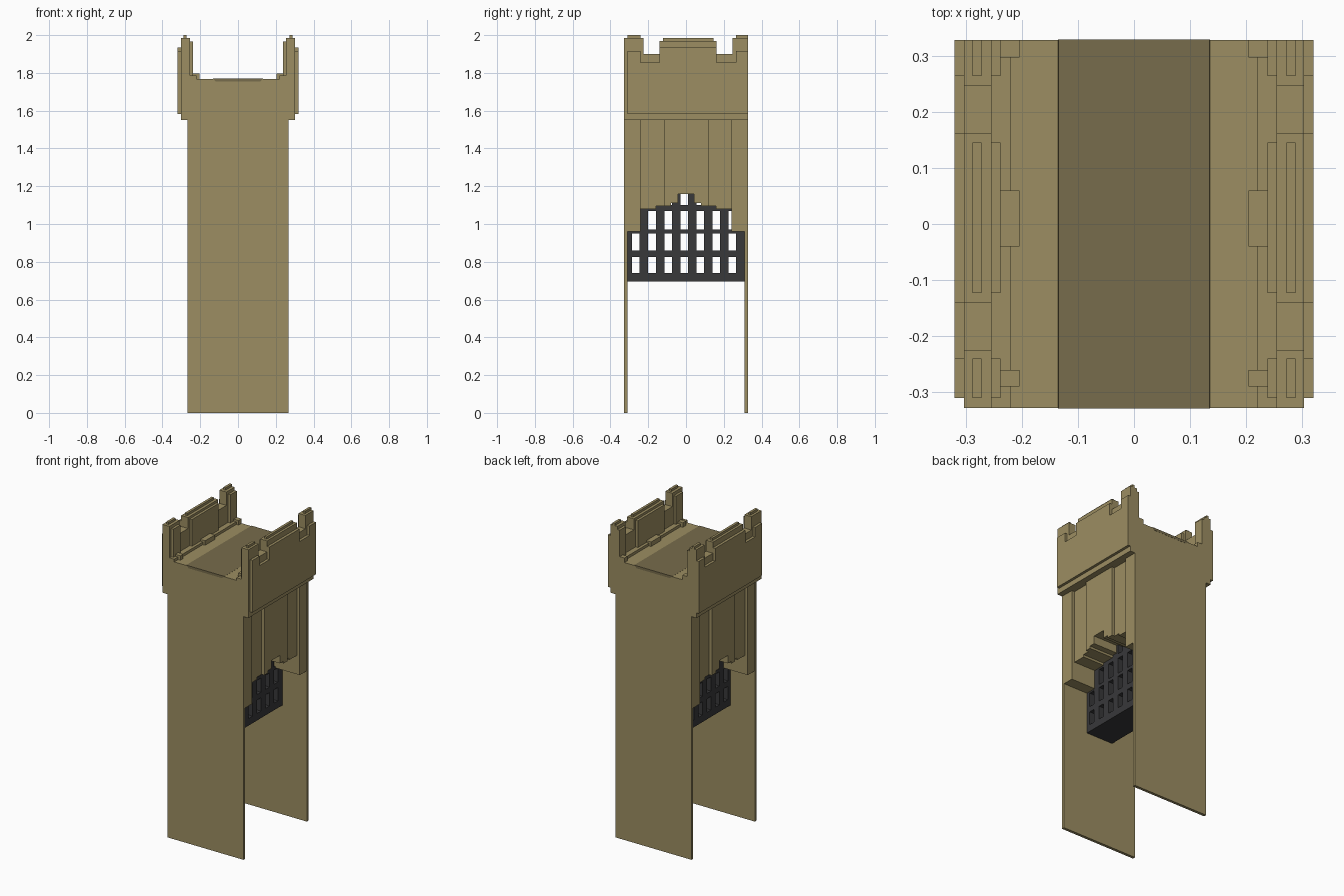
import bpy, bmesh

if "Cube" in bpy.data.objects:
    bpy.data.objects.remove(bpy.data.objects["Cube"])


def material(name, rgb):
    m = bpy.data.materials.new(name)
    m.diffuse_color = (*rgb, 1)
    m.use_nodes = True
    m.node_tree.nodes["Principled BSDF"].inputs["Base Color"].default_value = m.diffuse_color
    return m


STONE = material("sandstone", (0.332, 0.270, 0.122))
ROOF = material("dark sandstone", (0.185, 0.150, 0.072))
IRON = material("charcoal iron", (0.040, 0.040, 0.042))


def finish(name, bm, mat):
    bmesh.ops.recalc_face_normals(bm, faces=bm.faces)
    me = bpy.data.meshes.new(name)
    bm.to_mesh(me)
    bm.free()
    me.materials.append(mat)
    ob = bpy.data.objects.new(name, me)
    bpy.context.collection.objects.link(ob)
    return ob


def add_box(bm, x0, x1, y0, y1, z0, z1):
    vs = bmesh.ops.create_cube(bm, size=1)["verts"]
    for v in vs:
        v.co = (x1 if v.co.x > 0 else x0, y1 if v.co.y > 0 else y0, z1 if v.co.z > 0 else z0)


def boxes(name, rows, mat, mirror=False):
    bm = bmesh.new()
    for x0, x1, y0, y1, z0, z1 in rows:
        add_box(bm, x0, x1, y0, y1, z0, z1)
        if mirror:
            add_box(bm, -x1, -x0, y0, y1, z0, z1)
    return finish(name, bm, mat)


def prism(name, pts, a, b, mat, axis="x"):
    """Extrude a profile (yz along x, or xz along y) from a to b."""
    bm = bmesh.new()
    place = (lambda u, w: (a, u, w)) if axis == "x" else (lambda u, w: (u, a, w))
    f = bm.faces.new([bm.verts.new(place(u, w)) for u, w in pts])
    out = bmesh.ops.extrude_face_region(bm, geom=[f])["geom"]
    for v in out:
        if isinstance(v, bmesh.types.BMVert):
            setattr(v.co, axis, b)
    return finish(name, bm, mat)


D = 0.328      # half depth
SPRING = 0.96  # arch springing height
EAVES = 1.55

# Thin side walls of the passage
boxes("side_walls", [(-0.268, 0.268, -D, -0.31, 0, EAVES),
                     (-0.268, 0.268, 0.31, D, 0, EAVES)], STONE)

# Wall above the gate with a stepped arch, and its raised centre panel
STEPS = [(0.245, 1.08), (0.16, 1.095), (0.08, 1.11), (0.042, 1.16)]
left, z = [], SPRING
for y, top in STEPS:
    left += [(-y, z), (-y, top)]
    z = top
arch = left + [(-y, w) for y, w in reversed(left)]
prism("arch_wall", [(-0.32, EAVES + 0.02), (-0.32, SPRING)] + arch +
      [(0.32, SPRING), (0.32, EAVES + 0.02)], -0.247, 0.247, STONE)
inner = [p for p in arch if abs(p[0]) < 0.1]
prism("centre_panel", [(-0.115, EAVES + 0.01), (-0.115, 1.095)] + inner +
      [(0.12, 1.095), (0.12, EAVES + 0.01)], -0.266, 0.266, STONE)

# Corner piers above the springing
boxes("corner_piers", [(-0.267, 0.267, -0.327, -0.24, SPRING, EAVES),
                       (-0.267, 0.267, 0.24, 0.327, SPRING, EAVES)], STONE)

# Portcullis: thick upright and cross bars with open gaps
holes = [-0.265 + 0.085 * i for i in range(7)]
edges = [-0.31] + [e for h in holes for e in (h - 0.02, h + 0.02)] + [0.31]
bars = []
for y0, y1 in zip(edges[::2], edges[1::2]):
    bars.append((-0.095, 0.095, y0, y1, 0.695, 1.07 if abs(y0 + y1) < 0.5 else 0.955))
for z0, z1, w in [(0.695, 0.74, 0.31), (0.825, 0.86, 0.31), (0.95, 0.97, 0.31), (1.07, 1.1, 0.25)]:
    bars.append((-0.095, 0.095, -w, w, z0, z1))
bars += [(-0.095, 0.095, -0.075, -0.03, 1.07, 1.16), (-0.095, 0.095, 0.01, 0.055, 1.07, 1.16)]
boxes("portcullis", bars, IRON)

# Overhanging upper storey and the darker walkway strip in its roof
boxes("upper_storey", [(-0.303, 0.303, -D, D, EAVES, 1.768)], STONE)
prism("walkway", [(-0.118, 1.755), (0.118, 1.755), (0.135, 1.771), (-0.135, 1.771)],
      -D - 0.001, D + 0.001, ROOF, axis="y")

# Battlements: outer facing plates, merlons, caps and inner lining
MID, LOW, HIGH = (-0.14, 0.162), (-D, -0.225), (0.246, D)
boxes("facing_plates", [(0.303, 0.32, -0.31, D, 1.583, 1.855),
                        (0.303, 0.32, -0.31, -0.24, 1.8, 1.915),
                        (0.303, 0.32, 0.264, D, 1.8, 1.915),
                        (0.303, 0.32, *MID, 1.8, 1.935)], STONE, True)
boxes("battlements", [(0.254, 0.303, -D, D, 1.76, 1.90),
                      (0.254, 0.303, *LOW, 1.85, 1.985),
                      (0.254, 0.303, *HIGH, 1.85, 1.985),
                      (0.254, 0.303, *MID, 1.85, 1.97)], STONE, True)
CAPS = [(-0.31, -0.24, 2.0), (0.264, D, 2.0), (-0.123, 0.145, 1.985)]
boxes("merlon_caps", [(0.272, 0.288, a, b, 1.95, t) for a, b, t in CAPS], STONE, True)
boxes("inner_lining", [(0.238, 0.256, a, b, 1.76, t - 0.035 if t > 1.99 else 1.955)
                       for a, b, t in CAPS], STONE, True)

# Low ledge and loose kerb blocks along the walkway
boxes("ledge", [(0.22, 0.256, -D, D, 1.76, 1.785)], STONE, True)
boxes("kerb_blocks", [(0.204, 0.24, a, b, 1.76, 1.797) for a, b in
                      [(-0.04, 0.06), (0.297, D), (-0.29, -0.26)]], STONE, True)
